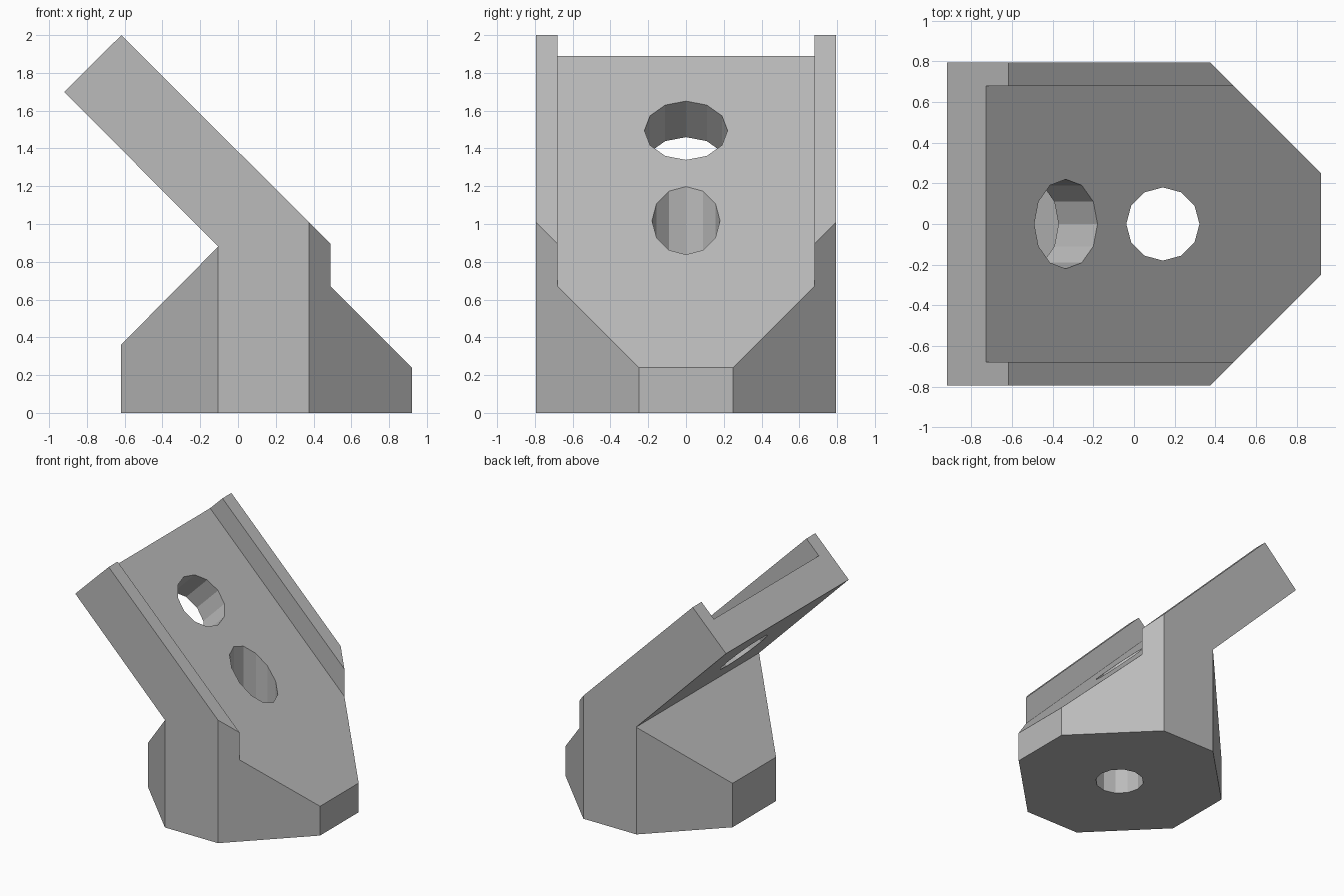
import bpy
import bmesh
import math
from mathutils import Matrix, Vector

cube = bpy.data.objects.get("Cube")
if cube:
    bpy.data.objects.remove(cube, do_unlink=True)

HALF = 0.795       # half width of the block
LIP = 0.68         # half width of the channel
FLOOR = 1.16       # channel floor plane: x + z

grey = bpy.data.materials.new("light_grey")
grey.use_nodes = True
colour = (0.5, 0.5, 0.5, 1)
grey.diffuse_color = colour
grey.node_tree.nodes["Principled BSDF"].inputs["Base Color"].default_value = colour


def add_object(name, bm):
    bmesh.ops.recalc_face_normals(bm, faces=bm.faces)
    mesh = bpy.data.meshes.new(name)
    bm.to_mesh(mesh)
    bm.free()
    mesh.materials.append(grey)
    obj = bpy.data.objects.new(name, mesh)
    bpy.context.collection.objects.link(obj)
    return obj


def prism(name, points, axis, low, high):
    """Extrude an xz profile along y, or an xy plan along z."""
    bm = bmesh.new()
    place = (lambda a, b: (a, low, b)) if axis == "y" else (lambda a, b: (a, b, low))
    face = bm.faces.new([bm.verts.new(place(a, b)) for a, b in points])
    extruded = bmesh.ops.extrude_face_region(bm, geom=[face])["geom"]
    shift = Vector((0, high - low, 0) if axis == "y" else (0, 0, high - low))
    moved = [v for v in extruded if isinstance(v, bmesh.types.BMVert)]
    bmesh.ops.translate(bm, verts=moved, vec=shift)
    return add_object(name, bm)


def drill(name, radius, depth, centre, tilt):
    bm = bmesh.new()
    matrix = Matrix.Translation(centre) @ Matrix.Rotation(tilt, 4, "Y")
    bmesh.ops.create_cone(bm, cap_ends=True, segments=12, radius1=radius,
                          radius2=radius, depth=depth, matrix=matrix)
    return add_object(name, bm)


# Side profile: angled slab rising from a squat base
bracket = prism("angled_bracket", [
    (-0.62, 0), (0.92, 0), (0.92, 0.465), (-0.617, 2.0), (-0.92, 1.70),
    (-0.105, 0.88), (-0.62, 0.36)], "y", -HALF, HALF)

# Channel between the two side lips
cutters = [prism("channel_cutter", [
    (-1.5, FLOOR + 1.5), (1.5, FLOOR - 1.5), (2.5, FLOOR - 0.5),
    (-0.5, FLOOR + 2.5)], "y", -LIP, LIP)]

# Bevelled corners of the plan; the rear pair stays below the slab
for side in (-1, 1):
    cutters.append(prism("front_corner_cutter", [
        (0.175, side * 0.995), (1.175, side * -0.005), (1.175, side * 0.995)],
        "z", -0.1, 2.1))
    cutters.append(prism("rear_corner_cutter", [
        (-0.107, side * HALF), (-0.107, side * 0.9), (-0.9, side * 0.9),
        (-0.9, side * 0.002)], "z", -0.1, 0.88))

# Upright bolt hole and the hole square to the slab
cutters.append(drill("base_hole_cutter", 0.18, 4, (0.142, 0, 1), 0))
cutters.append(drill("slab_hole_cutter", 0.22, 0.9, (-0.39, 0, 1.44), math.radians(45)))

for cutter in cutters:
    cutter.hide_render = True
    cut = bracket.modifiers.new(cutter.name, "BOOLEAN")
    cut.operation = "DIFFERENCE"
    cut.solver = "EXACT"
    cut.object = cutter

# Bake the cuts and drop the helpers
bpy.context.view_layer.update()
graph = bpy.context.evaluated_depsgraph_get()
result = bpy.data.meshes.new_from_object(bracket.evaluated_get(graph))
bracket.modifiers.clear()
bracket.data = result
for cutter in cutters:
    bpy.data.objects.remove(cutter, do_unlink=True)
